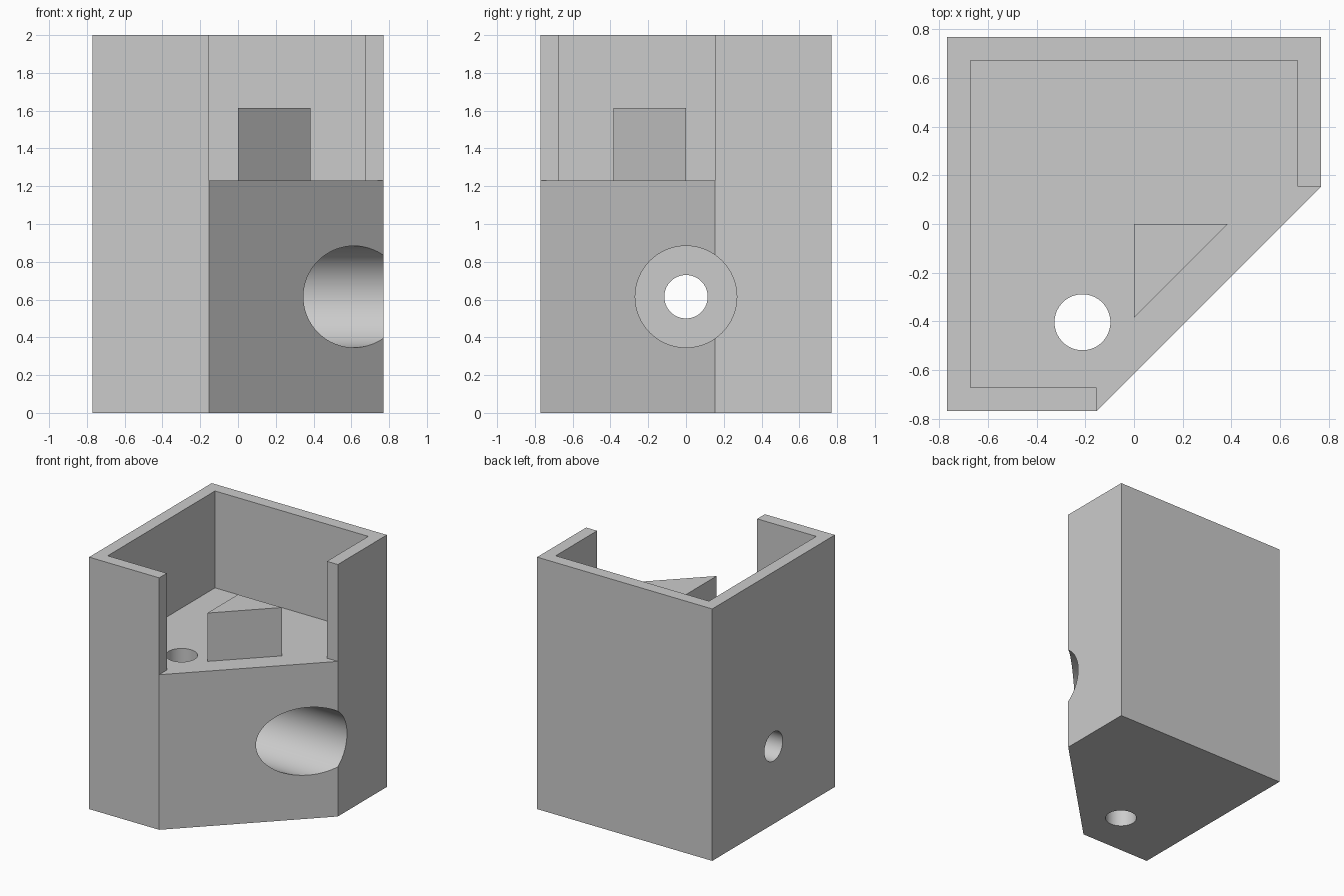
import bpy, bmesh, math
from mathutils import Matrix

cube = bpy.data.objects.get("Cube")
if cube:
    bpy.data.objects.remove(cube, do_unlink=True)

# Main dimensions
HALF = 0.769      # half of the square footprint
INNER = 0.673     # inside face of the thin walls
CUT = 0.154       # where the diagonal corner starts
FLOOR = 1.231     # top of the solid base
AXIS_Z = 0.615    # height of the sideways bore

grey = bpy.data.materials.new("plain_grey")
grey.use_nodes = True
grey.diffuse_color = (0.6, 0.6, 0.6, 1)
grey.node_tree.nodes["Principled BSDF"].inputs["Base Color"].default_value = (0.6, 0.6, 0.6, 1)


def finish(bm, name):
    bmesh.ops.recalc_face_normals(bm, faces=bm.faces)
    mesh = bpy.data.meshes.new(name)
    bm.to_mesh(mesh)
    bm.free()
    mesh.materials.append(grey)
    obj = bpy.data.objects.new(name, mesh)
    bpy.context.collection.objects.link(obj)
    return obj


def prism(name, outline, bottom, top):
    """Extrude a plan outline from bottom to top."""
    bm = bmesh.new()
    face = bm.faces.new([bm.verts.new((x, y, bottom)) for x, y in outline])
    geom = bmesh.ops.extrude_face_region(bm, geom=[face])["geom"]
    verts = [g for g in geom if isinstance(g, bmesh.types.BMVert)]
    bmesh.ops.translate(bm, verts=verts, vec=(0, 0, top - bottom))
    return finish(bm, name)


def cylinder(name, radius, length, centre, sideways=False):
    bm = bmesh.new()
    turn = Matrix.Rotation(math.pi / 2 if sideways else 0, 4, 'Y')
    bmesh.ops.create_cone(bm, cap_ends=True, segments=64, radius1=radius,
                          radius2=radius, depth=length,
                          matrix=Matrix.Translation(centre) @ turn)
    return finish(bm, name)


def combine(target, tool, operation):
    mod = target.modifiers.new(tool.name, 'BOOLEAN')
    mod.operation = operation
    mod.solver = 'EXACT'
    mod.object = tool
    bpy.context.view_layer.objects.active = target
    bpy.ops.object.modifier_apply(modifier=mod.name)
    bpy.data.objects.remove(tool, do_unlink=True)


# Block with one corner cut off diagonally
body = prism("housing_body", [(-HALF, -HALF), (-CUT, -HALF), (HALF, CUT),
                              (HALF, HALF), (-HALF, HALF)], 0, 2)

# Open upper compartment, leaving thin walls
combine(body, prism("compartment_cutter",
                    [(-INNER, -INNER), (-CUT, -INNER), (-CUT, -1), (1, -1),
                     (1, CUT), (INNER, CUT), (INNER, INNER), (-INNER, INNER)],
                    FLOOR, 2.2), 'DIFFERENCE')

# Wide sideways bore, narrow hole behind it, and upright hole
combine(body, cylinder("wide_bore", 0.269, 1, (0.5, 0, AXIS_Z), True), 'DIFFERENCE')
combine(body, cylinder("narrow_hole", 0.115, 1.1, (-0.45, 0, AXIS_Z), True), 'DIFFERENCE')
combine(body, cylinder("upright_hole", 0.115, 1.6, (-0.212, -0.404, 0.6)), 'DIFFERENCE')

# Triangular post standing on the compartment floor
combine(body, prism("triangular_post", [(0, 0), (0, -0.385), (0.385, 0)],
                    FLOOR - 0.05, 1.615), 'UNION')

bpy.ops.object.select_all(action='DESELECT')
body.select_set(True)
bpy.context.view_layer.objects.active = body
bpy.ops.object.shade_smooth_by_angle(angle=math.radians(30))
